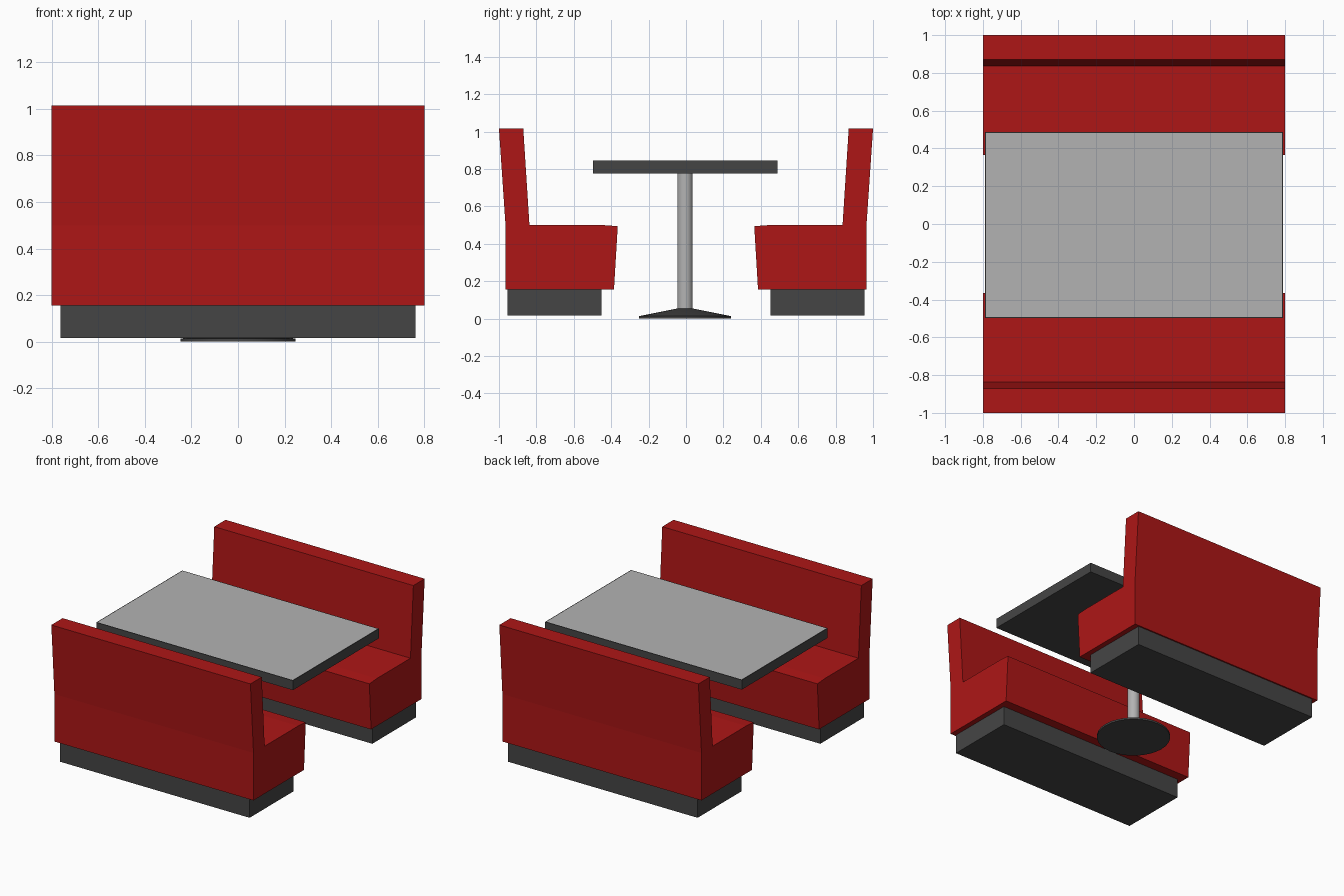
import bpy, bmesh, math

if "Cube" in bpy.data.objects:
    bpy.data.objects.remove(bpy.data.objects["Cube"])


def material(name, rgb):
    m = bpy.data.materials.new(name)
    m.diffuse_color = (*rgb, 1)
    m.use_nodes = True
    m.node_tree.nodes["Principled BSDF"].inputs["Base Color"].default_value = m.diffuse_color
    return m


red = material("red_vinyl", (0.42, 0.008, 0.008))
dark = material("dark_grey", (0.06, 0.06, 0.06))
light = material("light_grey", (0.45, 0.45, 0.45))
CY = -0.005  # table centre line in y


def finish(name, bm, *mats):
    bmesh.ops.recalc_face_normals(bm, faces=bm.faces)
    mesh = bpy.data.meshes.new(name)
    bm.to_mesh(mesh)
    bm.free()
    for m in mats:
        mesh.materials.append(m)
    ob = bpy.data.objects.new(name, mesh)
    bpy.context.collection.objects.link(ob)
    return ob


def extrude_x(name, profile, half, mat, side=1):
    """Extrude a (y, z) profile between x = -half and x = half."""
    bm = bmesh.new()
    face = bm.faces.new([bm.verts.new((-half, y * side, z)) for y, z in profile])
    new = bmesh.ops.extrude_face_region(bm, geom=[face])["geom"]
    verts = [v for v in new if isinstance(v, bmesh.types.BMVert)]
    bmesh.ops.translate(bm, verts=verts, vec=(2 * half, 0, 0))
    return finish(name, bm, mat)


def lathe(name, profile, mat, steps=32):
    """Spin an (r, z) profile around the table's vertical axis."""
    bm = bmesh.new()
    verts = [bm.verts.new((r, CY, z)) for r, z in profile]
    edges = [bm.edges.new(p) for p in zip(verts, verts[1:])]
    bmesh.ops.spin(bm, geom=verts + edges, cent=(0, CY, 0), axis=(0, 0, 1),
                   angle=math.tau, steps=steps)
    bmesh.ops.remove_doubles(bm, verts=bm.verts, dist=1e-4)
    ob = finish(name, bm, mat)
    bpy.context.view_layer.objects.active = ob
    ob.select_set(True)
    bpy.ops.object.shade_smooth_by_angle(angle=math.radians(35))
    ob.select_set(False)
    return ob


# Two facing benches with recessed plinths
bench = [(0.965, 0.155), (0.965, 0.5), (1.0, 1.015), (0.87, 1.015),
         (0.837, 0.5), (0.45, 0.5), (0.365, 0.494), (0.385, 0.155)]
plinth = [(0.453, 0.015), (0.955, 0.015), (0.955, 0.157), (0.453, 0.157)]
for label, side in (("front", -1), ("back", 1)):
    extrude_x(label + "_bench", bench, 0.8, red, side)
    extrude_x(label + "_bench_plinth", plinth, 0.762, dark, side)

# Table top: dark slab with a light inlaid surface
slab = extrude_x("table_top", [(CY - 0.493, 0.775), (CY + 0.493, 0.775),
                               (CY + 0.493, 0.845), (CY - 0.493, 0.845)], 0.79, dark)
slab.data.materials.append(light)
bm = bmesh.new()
bm.from_mesh(slab.data)
top = max(bm.faces, key=lambda f: f.calc_center_median().z)
bmesh.ops.inset_region(bm, faces=[top], thickness=0.009)
top.material_index = 1
bm.to_mesh(slab.data)
bm.free()

# Pedestal: post and conical foot
lathe("table_post", [(0, 0.04), (0.041, 0.04), (0.041, 0.777), (0, 0.777)], light)
lathe("table_foot", [(0, 0), (0.246, 0), (0.246, 0.013), (0.045, 0.053), (0, 0.053)], dark)
